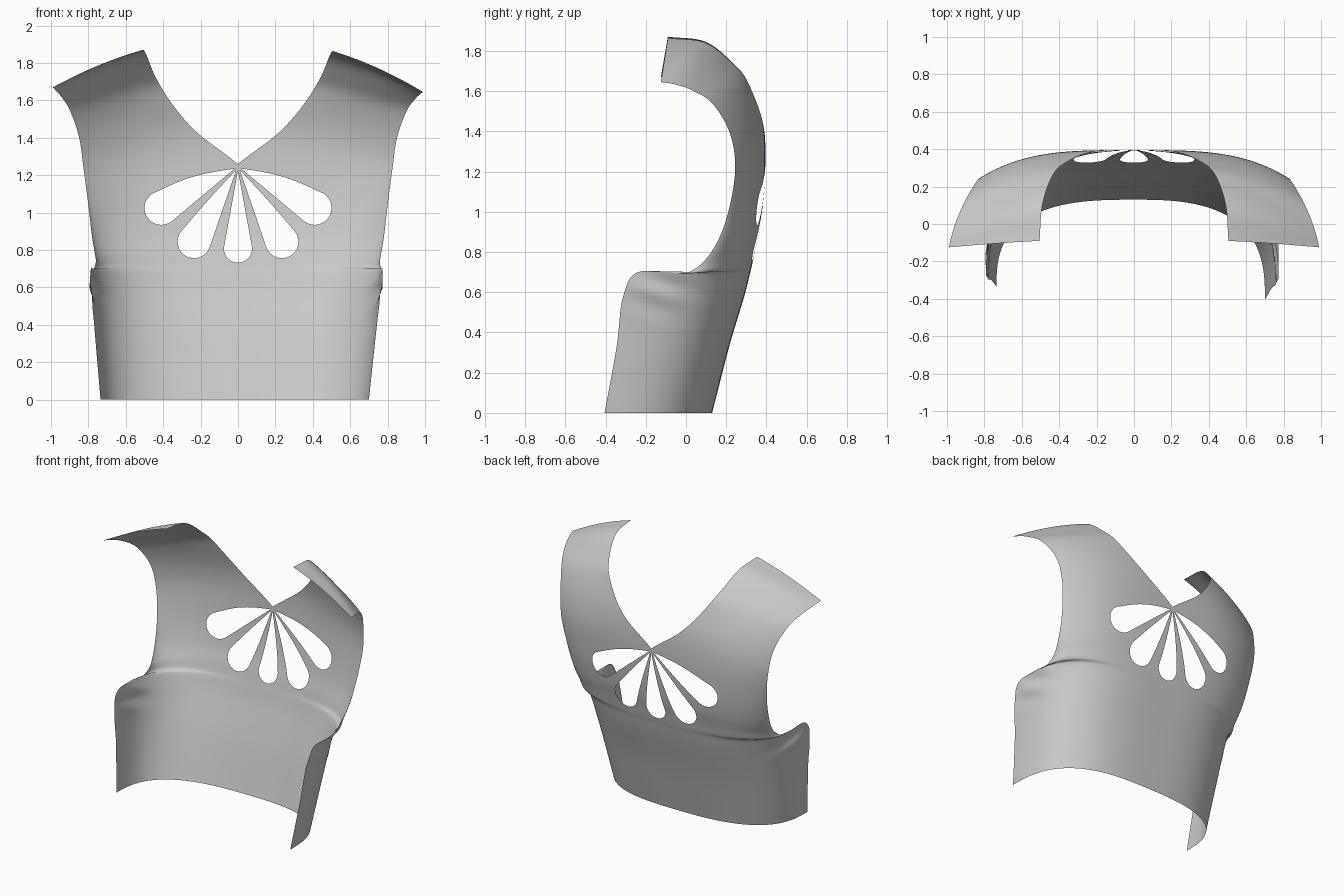
import bpy, bmesh
from math import sin, cos, pi, asin, radians, exp
from mathutils import Vector
from mathutils.geometry import delaunay_2d_cdt

if "Cube" in bpy.data.objects:
    bpy.data.objects.remove(bpy.data.objects["Cube"])

# Horizontal sections, hem to shoulder:
# centre-back y, z | side edge x, y, z | roundness exponents p, q
ROWS = [
    (.13, 0, .70, -.405, 0, 2.8, 2.8),
    (.215, .33, .735, -.345, .33, 2.9, 2.9),
    (.29, .58, .762, -.315, .57, 3, 3),
    (.315, .68, .775, -.24, .70, 3, 3),
    (.325, .72, .768, -.03, .69, 3, 2.4),
    (.34, .79, .76, .08, .745, 3, 2),
    (.365, .90, .78, .165, .87, 3.2, 1.5),
    (.385, 1.06, .80, .22, 1.04, 3.4, 1.2),
    (.395, 1.26, .825, .245, 1.23, 3.5, 1),
    (.388, 1.43, .85, .215, 1.40, 3, 1),
    (.352, 1.596, .90, .13, 1.54, 2.6, 1),
    (.311, 1.752, .945, .03, 1.605, 2, 1),
    (.154, 1.909, .975, -.06, 1.635, 2, 1),
    (-.078, 1.942, .99, -.125, 1.645, 2, 1),
]
NECK_ROW = 8
NECK_X = [(x, 0) for x in (0, .22, .36, .44, .49, .505)]
TOP = len(ROWS) - 1
NS, NV = 44, 104


def spline(pts, v):
    """Catmull-Rom through pts, v measured in steps."""
    n = len(pts) - 1
    i = min(max(int(v), 0), n - 1)
    f = v - i
    p1, p2 = Vector(pts[i]), Vector(pts[i + 1])
    p0 = Vector(pts[i - 1]) if i > 0 else 2 * p1 - p2
    p3 = Vector(pts[i + 2]) if i + 2 <= n else 2 * p2 - p1
    return .5 * (2 * p1 + (p2 - p0) * f + (2 * p0 - 5 * p1 + 4 * p2 - p3) * f * f
                 + (3 * p1 - p0 - 3 * p2 + p3) * f ** 3)


def section(v, side):
    yb, zb, ex, ey, ez, p, q = spline(ROWS, v)
    if side < 0:  # the left side hangs slightly differently
        low = max(0, 1 - v / 5)
        ex += .035 * low
        ey += .07 * low * low
        ez += .025 * max(0, v - NECK_ROW) / 5
    return yb, zb, ex, ey, ez, p, max(q, 1)


def surface_at(t, sec):
    yb, zb, ex, ey, ez, p, q = sec
    f = max(0, 1 - t ** p) ** (1 / q)
    return Vector((ex * t, ey + (yb - ey) * f, ez + (zb - ez) * f))


def surface(s, v, side):
    sec = section(v, side)
    t = 1 - max(0, 1 - s) ** sec[6]
    if v > NECK_ROW:  # the neckline trims the inner edge
        tin = max(0, spline(NECK_X, v - NECK_ROW)[0]) / sec[2]
        t = tin + (1 - tin) * t
    co = surface_at(min(t, 1), sec)
    # soft rumples under the arm
    near = exp(-((co.z - .6) / .1) ** 2 - ((co.y + .12) / .14) ** 2)
    co.x += .012 * near * sin(38 * co.z + 14 * co.y)
    co.x *= side
    return co


def locate(x, z, side):
    """Surface parameters of a point seen from the front."""
    lo, hi = 0, NECK_ROW
    for _ in range(30):
        v = (lo + hi) / 2
        sec = section(v, side)
        if surface_at(x / sec[2], sec).z < z:
            lo = v
        else:
            hi = v
    return Vector((1 - (1 - x / sec[2]) ** (1 / sec[6]), v / TOP))


def petal(angle, dist, rad, bulge, half=False):
    """Teardrop outline in front view; angle is from straight down."""
    a = radians(angle)
    axis, perp = Vector((sin(a), -cos(a))), Vector((cos(a), sin(a)))
    apex = Vector((0, 1.245)) + axis * .02
    centre = Vector((0, 1.245)) + axis * dist
    h = pi / 2 + asin(rad / dist)
    lo = 0 if half else -h
    arc = [centre + rad * (axis * cos(b) + perp * sin(b))
           for b in [lo + (h - lo) * i / 28 for i in range(29)]]
    back = [arc[-1].lerp(apex, i / 12) + perp * bulge * sin(pi * i / 12) for i in range(1, 12)]
    out = [] if half else [apex.lerp(arc[0], i / 12) for i in range(1, 12)]
    return [apex] + out + arc + back


def inside(pt, poly):
    hit = False
    for a, b in zip(poly, poly[1:] + poly[:1]):
        if (a.y > pt.y) != (b.y > pt.y) and pt.x < a.x + (pt.y - a.y) * (b.x - a.x) / (b.y - a.y):
            hit = not hit
    return hit


PETALS = [petal(0, .437, .075, 0, True), petal(30.4, .464, .088, .004), petal(61.8, .465, .09, .022)]

# Back panel of the bodice: two halves with the petal cut-outs
bm = bmesh.new()
for side in (1, -1):
    loops = [[locate(max(p.x, 0), p.y, side) for p in pet] for pet in PETALS]
    pts = [Vector((i / NS, j / NV)) for i in range(NS + 1) for j in range(NV + 1)]
    pts = [p for p in pts if not any(inside(p, l) for l in loops)]
    edges = []
    for l in loops:
        k = len(pts)
        pts += l
        edges += [(k + i, k + (i + 1) % len(l)) for i in range(len(l))]
    co, _, tris, *_ = delaunay_2d_cdt(pts, edges, [], 0, 1e-6)
    verts = [bm.verts.new(surface(min(max(c.x, 0), 1), min(max(c.y, 0), 1) * TOP, side)) for c in co]
    for tri in tris:
        a, b, c = (co[i] for i in tri)
        mid = (a + b + c) / 3
        area = (b.x - a.x) * (c.y - a.y) - (b.y - a.y) * (c.x - a.x)
        if abs(area) < 1e-9 or any(inside(mid, l) for l in loops):
            continue
        ccw = area > 0
        order = list(tri) if ccw == (side < 0) else list(tri)[::-1]
        bm.faces.new([verts[i] for i in order])
bmesh.ops.delete(bm, geom=[v for v in bm.verts if not v.link_faces], context='VERTS')
bmesh.ops.remove_doubles(bm, verts=bm.verts[:], dist=2e-4)
for f in bm.faces:
    f.smooth = True
mesh = bpy.data.meshes.new("bodice_back")
bm.to_mesh(mesh)
bm.free()
bodice = bpy.data.objects.new("bodice_back", mesh)
bpy.context.collection.objects.link(bodice)
